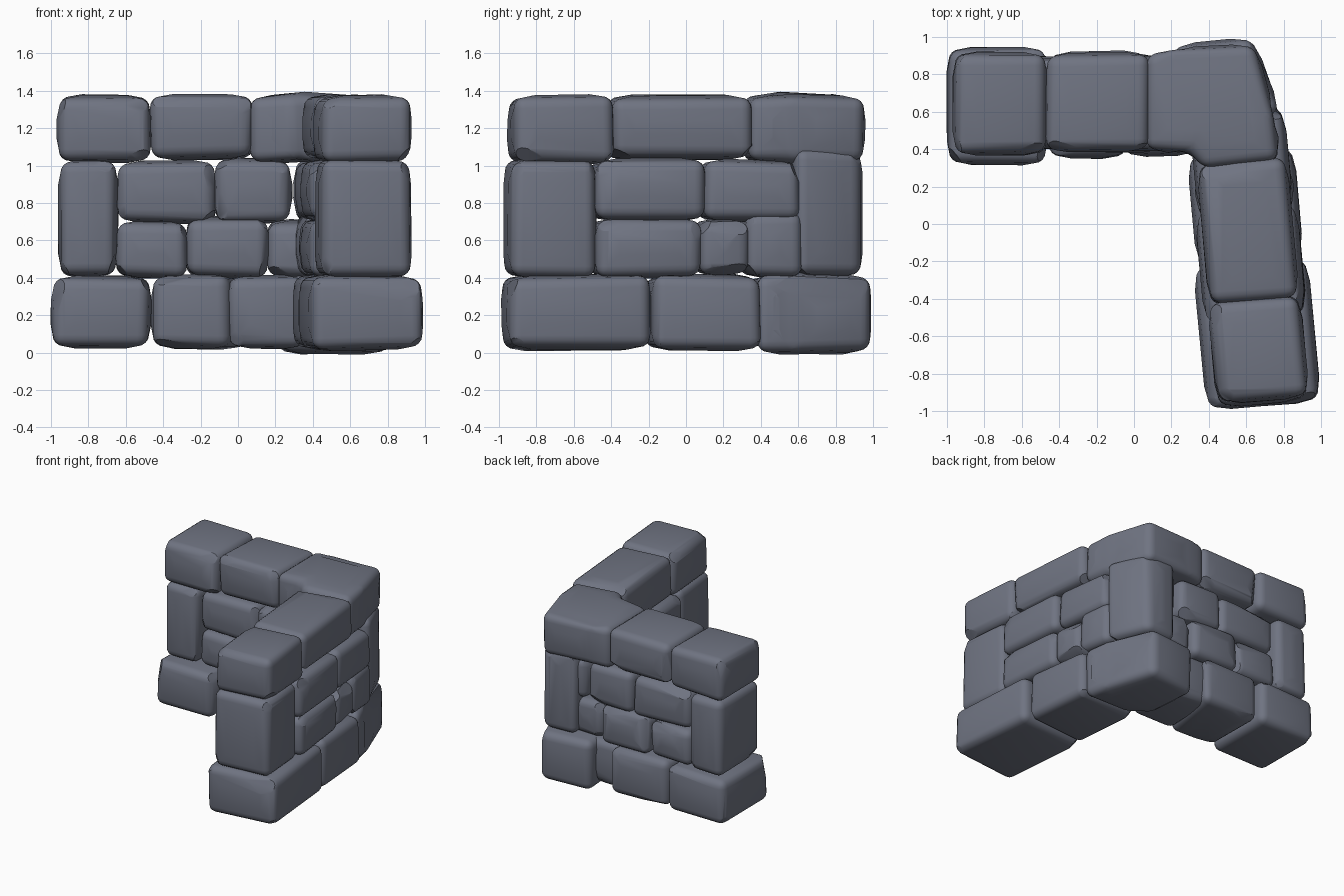
import bpy, bmesh, random
from mathutils import Vector

if "Cube" in bpy.data.objects:
    bpy.data.objects.remove(bpy.data.objects["Cube"])

random.seed(11)
mat = bpy.data.materials.new("slate grey")
mat.diffuse_color = (0.160, 0.174, 0.222, 1)
mat.use_nodes = True
mat.node_tree.nodes["Principled BSDF"].inputs["Base Color"].default_value = mat.diffuse_color


def stone(name, poly, z0, z1, chips=4, bev=0.06):
    """Worn block: jittered prism, rounded, pillowed, then flat chips cut off corners and edges."""
    bm = bmesh.new()
    p = 0.012                                   # room left for the pillowing
    c = sum((Vector(q) for q in poly), Vector((0, 0))) / len(poly)

    def ring(z):
        out = []
        for q in poly:
            d = (Vector(q) - c).normalized() * (p + random.uniform(-0.004, 0.014))
            out.append(bm.verts.new((q[0] - d.x, q[1] - d.y, z + random.uniform(-0.01, 0.01))))
        return out
    low, top = ring(z0 + p + 0.002), ring(z1 - p - 0.002)
    n = len(poly)
    bm.faces.new(low[::-1])
    bm.faces.new(top)
    for i in range(n):
        j = (i + 1) % n
        bm.faces.new((low[i], low[j], top[j], top[i]))
    bmesh.ops.recalc_face_normals(bm, faces=bm.faces)
    corners = [v.co.copy() for v in bm.verts]
    bmesh.ops.bevel(bm, geom=bm.edges[:], offset=bev, segments=4, profile=0.5,
                    affect='EDGES', clamp_overlap=True)
    big = [f for f in bm.faces if f.calc_area() > 0.015]
    bmesh.ops.inset_individual(bm, faces=big, thickness=0.06, depth=p, use_even_offset=True)
    # flat chips: planes grazing random corners and edges
    if chips:
        mid = Vector((c.x, c.y, (z0 + z1) / 2))
        for v in random.sample(corners, chips):
            w = [random.uniform(0.25, 1) for _ in range(3)]
            w[random.randrange(3)] *= 0.35
            nrm = Vector([(1 if k > 0 else -1) * a for k, a in zip(v - mid, w)]).normalized()
            far = max(u.co.dot(nrm) for u in bm.verts)
            r = bmesh.ops.bisect_plane(bm, geom=bm.verts[:] + bm.edges[:] + bm.faces[:],
                                       plane_co=nrm * (far - random.uniform(0.008, 0.022)),
                                       plane_no=nrm, clear_outer=True)
            cut = [e for e in r["geom_cut"] if isinstance(e, bmesh.types.BMEdge)]
            if cut:
                bmesh.ops.edgeloop_fill(bm, edges=cut)
        bmesh.ops.recalc_face_normals(bm, faces=bm.faces)
    me = bpy.data.meshes.new(name)
    bm.to_mesh(me)
    bm.free()
    me.materials.append(mat)
    ob = bpy.data.objects.new(name, me)
    bpy.context.collection.objects.link(ob)
    bpy.ops.object.select_all(action='DESELECT')
    ob.select_set(True)
    bpy.context.view_layer.objects.active = ob
    bpy.ops.object.shade_smooth_by_angle(angle=0.6)


def back_stone(name, x0, x1, y0, y1, z0, z1, skew=0.0):
    stone(name, [(x0, y0), (x1, y0), (x1 + skew, y1), (x0, y1)], z0, z1)


def side_stone(name, y0, y1, half, z0, z1):
    """Stone of the side wall, which leans slightly away from the y axis."""
    a, b = 0.605 - 0.09 * y0, 0.605 - 0.09 * y1
    t = 0.09 * half
    stone(name, [(a - half, y0 - t), (a + half, y0 + t), (b + half, y1 + t), (b - half, y1 - t)], z0, z1)


# back wall: (x0, x1, y0, y1, z0, z1, skew of the right end)
for i, s in enumerate([
        (-1.0, -0.465, 0.315, 0.945, 0.02, 0.41),
        (-0.47, -0.04, 0.345, 0.925, 0.02, 0.42, 0.11),
        (-0.06, 0.37, 0.36, 0.87, 0.02, 0.42)]):
    back_stone(f"back_base_stone_{i}", *s)
for i, s in enumerate([
        (-0.955, -0.645, 0.38, 0.92, 0.40, 1.035),
        (-0.66, -0.11, 0.40, 0.89, 0.69, 1.035),
        (-0.13, 0.29, 0.39, 0.90, 0.685, 1.04),
        (-0.66, -0.265, 0.40, 0.90, 0.395, 0.705),
        (-0.285, 0.17, 0.38, 0.91, 0.395, 0.73),
        (0.15, 0.45, 0.42, 0.88, 0.40, 0.715),
        (0.30, 0.48, 0.45, 0.89, 0.69, 1.04)]):
    back_stone(f"back_middle_stone_{i}", *s)
for i, s in enumerate([
        (-0.965, -0.46, 0.37, 0.92, 1.015, 1.38),
        (-0.48, 0.09, 0.385, 0.915, 1.03, 1.38)]):
    back_stone(f"back_cap_stone_{i}", *s)

# side wall: (y0, y1, half width, z0, z1)
for i, s in enumerate([
        (-0.975, -0.2, 0.305, 0.01, 0.42),
        (-0.21, 0.39, 0.285, 0.01, 0.42)]):
    side_stone(f"side_base_stone_{i}", *s)
for i, s in enumerate([
        (-0.965, -0.485, 0.25, 0.395, 1.04),
        (-0.515, 0.09, 0.27, 0.695, 1.035),
        (0.065, 0.605, 0.255, 0.695, 1.035),
        (-0.51, 0.075, 0.275, 0.395, 0.725),
        (0.045, 0.325, 0.265, 0.405, 0.72),
        (0.295, 0.615, 0.255, 0.395, 0.76)]):
    side_stone(f"side_middle_stone_{i}", *s)
for i, s in enumerate([
        (-0.945, -0.395, 0.245, 1.005, 1.38),
        (-0.425, 0.35, 0.24, 1.03, 1.38)]):
    side_stone(f"side_cap_stone_{i}", *s)

# corner stones
stone("corner_base_stone", [(0.22, 0.5), (0.40, 0.36), (0.83, 0.37), (0.79, 0.58),
                            (0.64, 1.01), (0.20, 0.955)], -0.005, 0.425)
stone("corner_pillar", [(0.40, 0.50), (0.79, 0.59), (0.65, 0.955), (0.35, 0.935)], 0.395, 1.10)
stone("corner_cap_stone", [(0.05, 0.39), (0.29, 0.37), (0.37, 0.28), (0.79, 0.33), (0.77, 0.58),
                           (0.65, 0.965), (0.20, 0.945), (0.05, 0.915)], 1.015, 1.38, chips=0)
